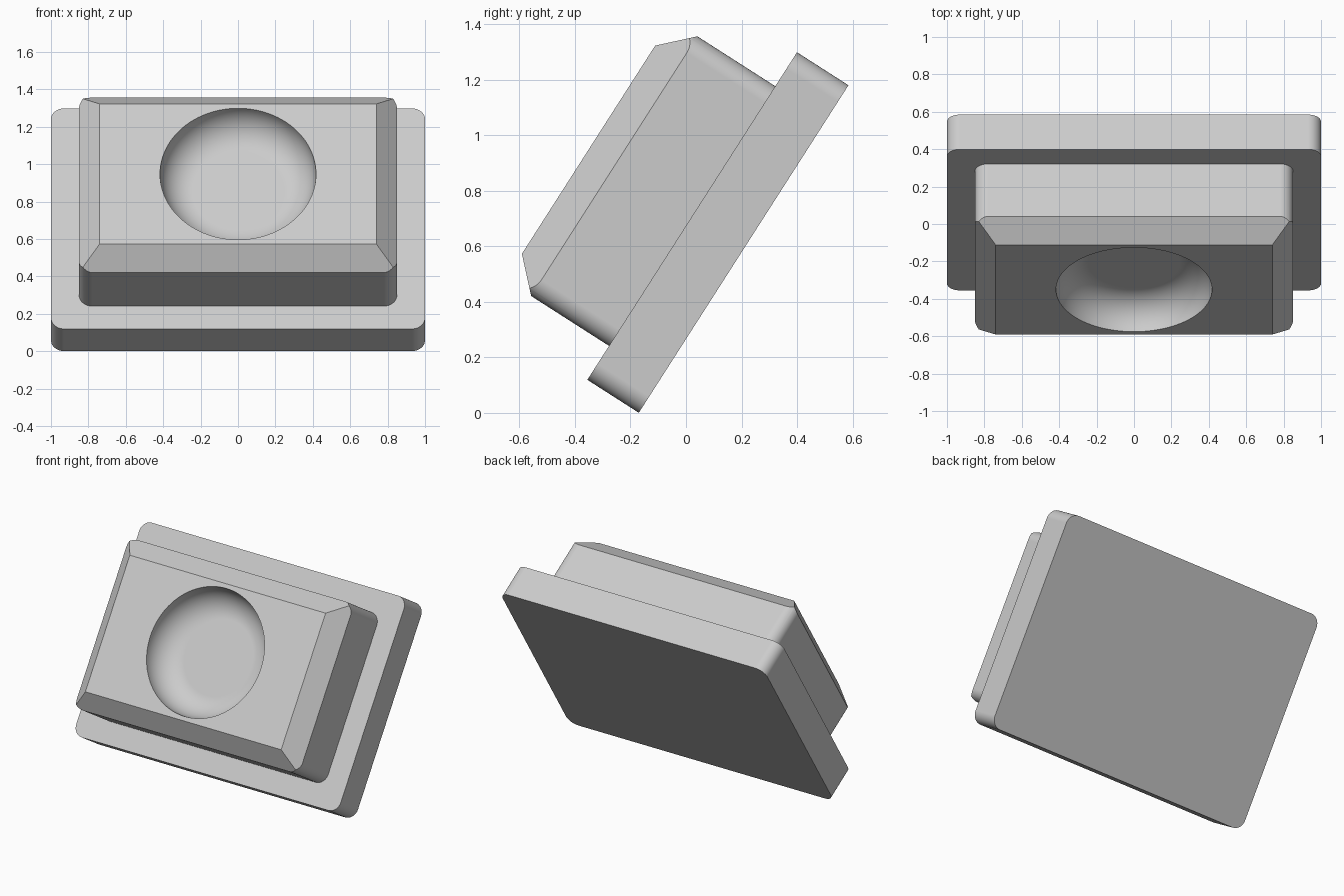
import bpy, bmesh, math
from mathutils import Vector

if "Cube" in bpy.data.objects:
    bpy.data.objects.remove(bpy.data.objects["Cube"], do_unlink=True)

TILT = math.atan2(0.842, 0.539)
ORIGIN = (0, 0.2075, 0.59)

grey = bpy.data.materials.new("plain grey")
grey.use_nodes = True
grey.diffuse_color = (0.6, 0.6, 0.6, 1)
grey.node_tree.nodes["Principled BSDF"].inputs["Base Color"].default_value = (0.6, 0.6, 0.6, 1)


def make_object(name, bm):
    bmesh.ops.recalc_face_normals(bm, faces=bm.faces)
    mesh = bpy.data.meshes.new(name)
    bm.to_mesh(mesh)
    bm.free()
    mesh.materials.append(grey)
    obj = bpy.data.objects.new(name, mesh)
    bpy.context.collection.objects.link(obj)
    obj.location = ORIGIN
    obj.rotation_euler.x = TILT
    return obj


def rounded_slab(half_x, half_y, low, high, radius):
    """Box with rounded upright edges."""
    bm = bmesh.new()
    bmesh.ops.create_cube(bm, size=2)
    for v in bm.verts:
        v.co = (v.co.x * half_x, v.co.y * half_y, high if v.co.z > 0 else low)
    upright = [e for e in bm.edges
               if abs(e.verts[0].co.z - e.verts[1].co.z) > 0.01]
    bmesh.ops.bevel(bm, geom=upright, offset=radius, segments=10,
                    profile=0.5, affect='EDGES')
    return bm


def smooth(obj):
    bpy.ops.object.select_all(action='DESELECT')
    obj.select_set(True)
    bpy.context.view_layer.objects.active = obj
    bpy.ops.object.shade_smooth_by_angle(angle=math.radians(30))
    normals = obj.modifiers.new("even shading", 'WEIGHTED_NORMAL')
    normals.keep_sharp = True


# Back plate
plate = make_object("back_plate", rounded_slab(1.0, 0.7, 0, 0.22, 0.07))
smooth(plate)

# Raised block, its front rim sliced at 45 degrees on all four sides
HALF_X, HALF_Y, SHOULDER, FACE = 0.85, 0.555, 0.553, 0.663
bm = rounded_slab(HALF_X, HALF_Y, 0.22, FACE, 0.07)
for sx, sy in ((1, 0), (-1, 0), (0, 1), (0, -1)):
    cut = bmesh.ops.bisect_plane(
        bm, geom=bm.verts[:] + bm.edges[:] + bm.faces[:], clear_outer=True,
        plane_co=(sx * HALF_X, sy * HALF_Y, SHOULDER),
        plane_no=Vector((sx, sy, 1)).normalized())
    rim = [e for e in cut["geom_cut"] if isinstance(e, bmesh.types.BMEdge)]
    bmesh.ops.contextual_create(bm, geom=rim)
block = make_object("raised_block", bm)

# Round dish: a flat floor with a concave rounded wall
RADIUS, DEPTH, SIDES, STEPS = 0.417, 0.17, 96, 14
profile = [(0, FACE - DEPTH)]
for i in range(STEPS + 1):
    a = math.pi / 2 * i / STEPS
    profile.append((RADIUS - DEPTH + DEPTH * math.sin(a), FACE - DEPTH * math.cos(a)))
profile += [(RADIUS, FACE + 0.1), (0, FACE + 0.1)]
bm = bmesh.new()
points = [bm.verts.new((r, 0, z)) for r, z in profile]
edges = [bm.edges.new(pair) for pair in zip(points, points[1:])]
bmesh.ops.spin(bm, geom=points + edges, cent=(0, 0, 0), axis=(0, 0, 1),
               angle=math.tau, steps=SIDES)
bmesh.ops.remove_doubles(bm, verts=bm.verts, dist=0.0001)
cutter = make_object("dish_cutter", bm)
cutter.hide_render = True

dish = block.modifiers.new("dish", 'BOOLEAN')
dish.operation = 'DIFFERENCE'
dish.solver = 'EXACT'
dish.object = cutter
bpy.context.view_layer.objects.active = block
bpy.ops.object.modifier_apply(modifier="dish")
bpy.data.objects.remove(cutter, do_unlink=True)
smooth(block)
